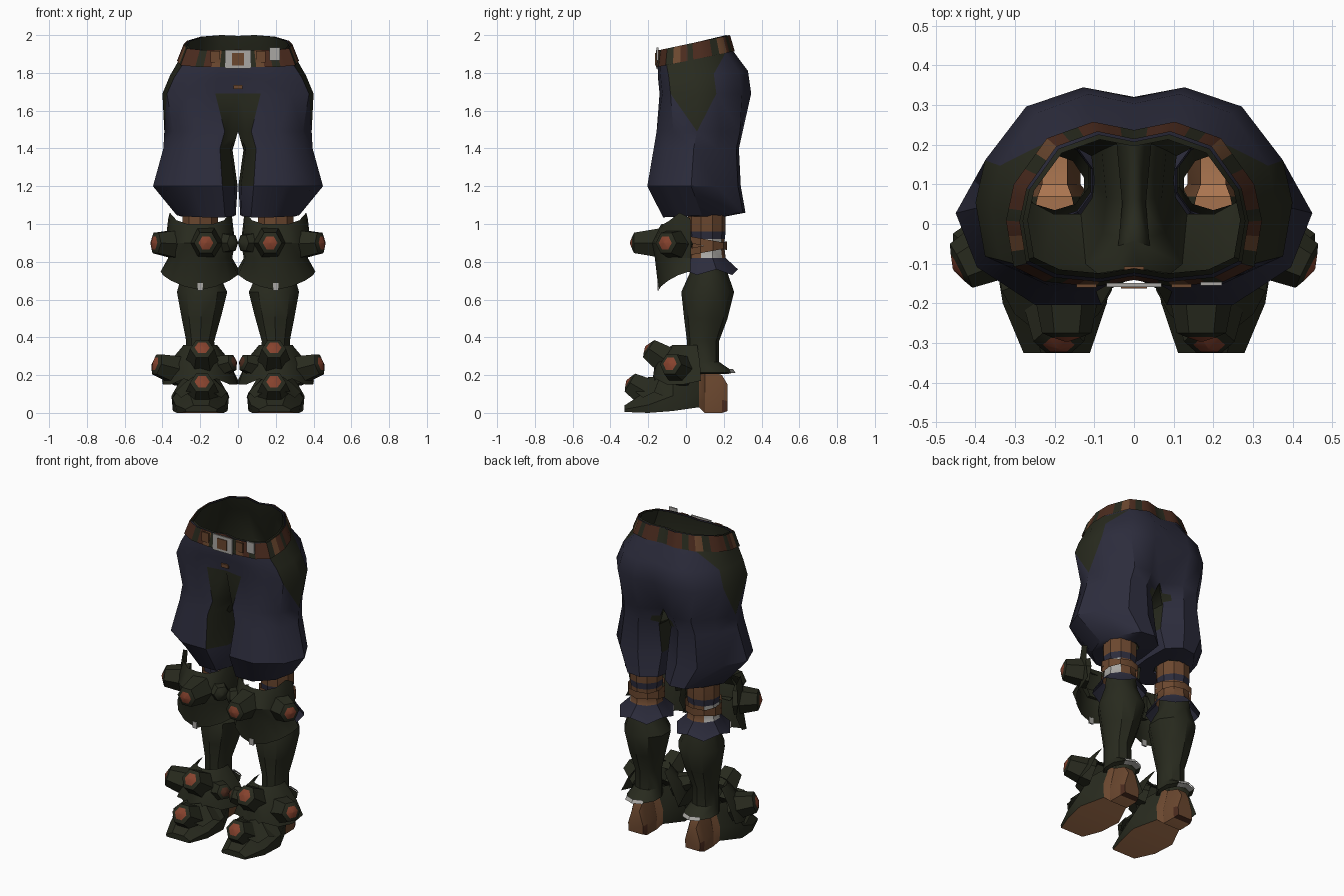
import bpy, bmesh, math
from mathutils import Vector

cube = bpy.data.objects.get("Cube")
if cube:
    bpy.data.objects.remove(cube, do_unlink=True)


def material(name, colour):
    m = bpy.data.materials.new(name)
    m.use_nodes = True
    m.diffuse_color = (*colour, 1)
    bsdf = m.node_tree.nodes["Principled BSDF"]
    bsdf.inputs["Base Color"].default_value = (*colour, 1)
    bsdf.inputs["Roughness"].default_value = 0.9
    return m


NAVY = material("navy cloth", (0.025, 0.025, 0.045))
OLIVE = material("dark olive", (0.021, 0.023, 0.013))
BROWN = material("brown leather", (0.145, 0.063, 0.028))
TAN = material("tan sole", (0.43, 0.19, 0.085))
RUST = material("rust red", (0.24, 0.055, 0.027))
BELT = material("dark belt leather", (0.07, 0.024, 0.013))
SILVER = material("silver grey", (0.4, 0.39, 0.37))
PALETTE = [NAVY, OLIVE, BROWN, TAN, RUST, BELT, SILVER]
made = []


def finish(bm, name, mirror=True):
    bmesh.ops.recalc_face_normals(bm, faces=bm.faces[:])
    mesh = bpy.data.meshes.new(name)
    bm.to_mesh(mesh)
    bm.free()
    for m in PALETTE:
        mesh.materials.append(m)
    ob = bpy.data.objects.new(name, mesh)
    bpy.context.collection.objects.link(ob)
    if mirror:
        ob.modifiers.new("Mirror", "MIRROR").use_clip = True
    made.append(ob)


def loft(name, rings, colour, closed=True, caps=()):
    """Skin the rings; colour(i, j) gives a material, None, or (diagonal, a, b)."""
    bm = bmesh.new()
    rows = [[bm.verts.new(p) for p in ring] for ring in rings]
    n = len(rows[0])

    def face(verts, mat):
        bm.faces.new(verts).material_index = PALETTE.index(mat)

    for i, (up, low) in enumerate(zip(rows, rows[1:])):
        for j in range(n if closed else n - 1):
            k = (j + 1) % n
            c = colour(i, j)
            a, b, d, e = up[j], up[k], low[k], low[j]
            if isinstance(c, tuple):
                first, second = ((a, b, d), (a, d, e)) if c[0] == 0 else ((a, b, e), (b, d, e))
                face(first, c[1])
                face(second, c[2])
            elif c:
                face((a, b, d, e), c)
    for row, mat in caps:
        face(rows[row], mat)
    finish(bm, name)


def ellipse(z, cx, cy, rx, ry, tilt=0, n=10):
    steps = [2 * math.pi * k / n for k in range(n)]
    return [(cx + rx * math.sin(a), cy - ry * math.cos(a), z - tilt * math.cos(a)) for a in steps]


# Trousers: half outline blends from an open pelvis to a closed leg
PELVIS = [(0, .04), (.3, 0), (.7, .03), (.94, .12), (1, .4),
          (.94, .62), (.68, .9), (.32, 1), (0, .95), (0, .5)]
LEG = [(.03, .25), (.18, .02), (.55, .02), (.88, .21), (1, .48),
       (.83, .75), (.6, .97), (.3, 1), (.04, .85), (0, .5)]


def outline(z, tilt, xin, xout, front, back, shape, grow=0):
    pts = []
    for j, (u, v) in enumerate(shape):
        x = xin + (xout + grow - xin) * u
        if xin == 0 and j in (0, 8, 9):
            x = 0
        pts.append((x, front - grow + (back - front + 2 * grow) * v, z + tilt * v))
    return pts


TOP = (1.92, .08, 0, .28, -.137, .225, PELVIS)
BAND = (1.83, .085, 0, .315, -.15, .25, PELVIS)
HIP = (1.69, 0, 0, .4, -.14, .345, PELVIS)
CROTCH = (1.49, 0, 0, .39, -.165, .3, LEG)
KNEE = (1.04, 0, .1, .3, .01, .21, LEG)
trouser_rings = [TOP, BAND, (1.77, .04, 0, .36, -.148, .328, PELVIS), HIP, CROTCH,
                 (1.4, 0, .03, .395, -.18, .28, LEG),
                 (1.2, 0, .002, .45, -.215, .29, LEG),
                 (1.035, .025, .012, .325, -.13, .315, LEG), KNEE]


def trouser_colour(i, j):
    if i < 4 and j in (8, 9):
        return None
    if i < 3 and j in (3, 4):
        return OLIVE
    if i == 1 and j == 5:
        return (1, OLIVE, NAVY)
    if i == 3 and j in (3, 4):
        return (j - 3, OLIVE, NAVY)
    if (i in (3, 4, 5) and j == 0) or (i in (4, 5) and j in (8, 9)):
        return OLIVE
    return NAVY


loft("trousers", [outline(*r) for r in trouser_rings], trouser_colour)

# Dark inner layer seen through the waist
lining_rings = [TOP, BAND, HIP, CROTCH, (1.25, 0, .07, .37, -.12, .25, LEG), KNEE]
loft("inner_layer", [outline(*r, grow=-.012) for r in lining_rings],
     lambda i, j: None if i < 3 and j in (8, 9) else OLIVE)


# Belt: patched band around the waist
def split(points, parts=3):
    out = []
    for a, b in zip(points, points[1:]):
        out += [Vector(a).lerp(Vector(b), k / parts) for k in range(parts)]
    return out + [Vector(points[-1])]


belt_rings = [split(outline(*r, grow=.008)[:9]) for r in (TOP, BAND)]
patches = [BELT, BELT, OLIVE, BROWN, BELT, OLIVE, BELT]
loft("belt", belt_rings, lambda i, j: patches[j % len(patches)], closed=False)


def box(name, centre, size, mat, mirror=False):
    bm = bmesh.new()
    bmesh.ops.create_cube(bm, size=1)
    bmesh.ops.scale(bm, vec=size, verts=bm.verts)
    bmesh.ops.translate(bm, vec=centre, verts=bm.verts)
    for f in bm.faces:
        f.material_index = PALETTE.index(mat)
    finish(bm, name, mirror)


box("buckle_frame", (0, -.154, 1.872), (.14, .009, .1), SILVER)
box("buckle_centre", (0, -.16, 1.872), (.065, .006, .065), BROWN)
box("belt_stud", (.12, -.156, 1.885), (.05, .008, .06), BROWN, True)
box("belt_patch", (.195, -.151, 1.9), (.055, .009, .07), SILVER)
box("crotch_tab", (0, -.122, 1.725), (.05, .03, .022), BROWN)

# Knee wraps: leather, cloth, partial bandage and a flared cloth skirt
wrap = [(1.05, .1, .1), (.96, .1, .1), (.92, .095, .095), (.86, .095, .095),
        (.82, .1, .1), (.73, .16, .165)]
wrap_colours = [BROWN, NAVY, BROWN, BROWN, NAVY]
wrap_rings = [ellipse(z, .2, .11, rx, ry) for z, rx, ry in wrap]
wrap_rings[-1] = [(x, y, z + .03 * (k % 2)) for k, (x, y, z) in enumerate(wrap_rings[-1])]
loft("knee_wrap", wrap_rings,
     lambda i, j: SILVER if i in (2, 3) and j in (2, 3) else wrap_colours[i])
for height, tilt in ((.9, -.02), (.87, .02)):
    loft("knee_strap", [ellipse(height + s, .2, .11, .112, .108, tilt) for s in (.018, -.018)],
         lambda i, j: BROWN)

# Boot shafts with a pale patch at the back of the ankle
shaft = [(.82, .2, .12, .09, .085), (.74, .2, .12, .1, .1), (.64, .19, .115, .14, .14),
         (.5, .195, .105, .108, .115), (.38, .2, .09, .078, .085),
         (.27, .2, .09, .08, .085), (.215, .2, .13, .1, .125), (.205, .2, .12, .08, .1)]
loft("boot_shaft", [ellipse(*r) for r in shaft],
     lambda i, j: SILVER if i == 6 and j in (4, 5) else OLIVE)
loft("ankle_patch", [ellipse(.232, .2, .127, .098, .122)[4:7], ellipse(.212, .2, .134, .104, .128)[4:7]],
     lambda i, j: SILVER, closed=False)


# Feet: sections from toe to heel, open at the ankle
def foot_section(y, cx, w, top, base):
    return [(cx - w, y, base), (cx + w, y, base), (cx + w * 1.05, y, base + top * .35),
            (cx + w * .5, y, top), (cx - w * .5, y, top), (cx - w * 1.05, y, base + top * .35)]


sections = [(-.325, .195, .08, .04, .005), (-.2, .2, .125, .12, 0), (-.07, .2, .145, .23, .01),
            (.07, .2, .085, .25, .03), (.1, .2, .062, .23, 0), (.19, .2, .06, .2, 0),
            (.22, .2, .05, .15, .01)]


def foot_colour(i, j):
    if j == 0:
        return TAN if i < 5 else BELT
    if j == 3 and i in (2, 3, 4):
        return None
    if i > 2:
        return BELT if i == 5 and j in (1, 5) else BROWN
    return OLIVE


loft("foot", [foot_section(*s) for s in sections], foot_colour, caps=((0, OLIVE), (-1, BROWN)))


# Flared armour shells wrapped round the front of the leg
def shell(name, cx, cy, rows, spread):
    rings = []
    for z, rx, ry, jag in rows:
        ring = []
        for k in range(9):
            a = math.radians(spread) * (k - 4) / 4
            ring.append((cx + rx * math.sin(a), cy - ry * math.cos(a), z + jag[abs(k - 4)]))
        rings.append(ring)
    loft(name, rings, lambda i, j: OLIVE, closed=False)


level = [0] * 5
shell("knee_guard", .2, .01, [(1, .17, .14, (0, 0, .02, .06, .03)), (.9, .185, .2, level),
                              (.82, .17, .175, level),
                              (.75, .21, .155, (-.1, -.08, -.05, -.02, 0))], 95)
shell("ankle_guard", .2, .04, [(.36, .09, .11, level), (.26, .16, .2, (.04, 0, 0, .02, 0)),
                               (.15, .205, .22, (0, .03, 0, 0, .02))], 100)
shell("toe_guard", .195, -.1, [(.19, .06, .1, level), (.08, .15, .18, (0, .03, 0, .03, 0))], 90)


# Blunt studs with coloured tips
def stud(name, tip, direction, length=.15, r=.078, cap=RUST):
    d = Vector(direction).normalized()
    turn = d.to_track_quat("Z", "Y")
    rings = []
    for along, radius in ((-length, r * 1.15), (-.01, r * .8), (0, r * .5), (.012, .004)):
        rings.append([Vector(tip) + turn @ Vector((radius * math.cos(math.pi * k / 3),
                      radius * math.sin(math.pi * k / 3), along)) for k in range(6)])
    loft(name, rings, lambda i, j: cap if i == 2 else OLIVE, caps=((-1, cap),))


stud("knee_stud_front", (.17, -.285, .9), (0, -1, 0))
stud("knee_stud_outer", (.445, -.11, .9), (.88, -.45, .05))
stud("knee_stud_inner", (.02, -.13, .9), (-.8, -.6, 0), .12, .06, OLIVE)
stud("toe_stud", (.19, -.305, .165), (0, -.85, .5), .13, .08)
stud("instep_stud", (.19, -.205, .345), (0, -.82, .55), .15, .08)
stud("ankle_stud_outer", (.44, -.085, .26), (.88, -.4, .25), .16)
stud("ankle_stud_inner", (.02, -.1, .27), (-.85, -.45, .25), .13, .06, BELT)

# Pale tip under each knee guard
box("knee_tip", (.2, -.147, .667), (.03, .009, .04), SILVER, True)

# Soft shading with sharp edges kept
bpy.ops.object.select_all(action="DESELECT")
for ob in made:
    ob.select_set(True)
bpy.context.view_layer.objects.active = made[0]
bpy.ops.object.shade_smooth_by_angle(angle=math.radians(35))
